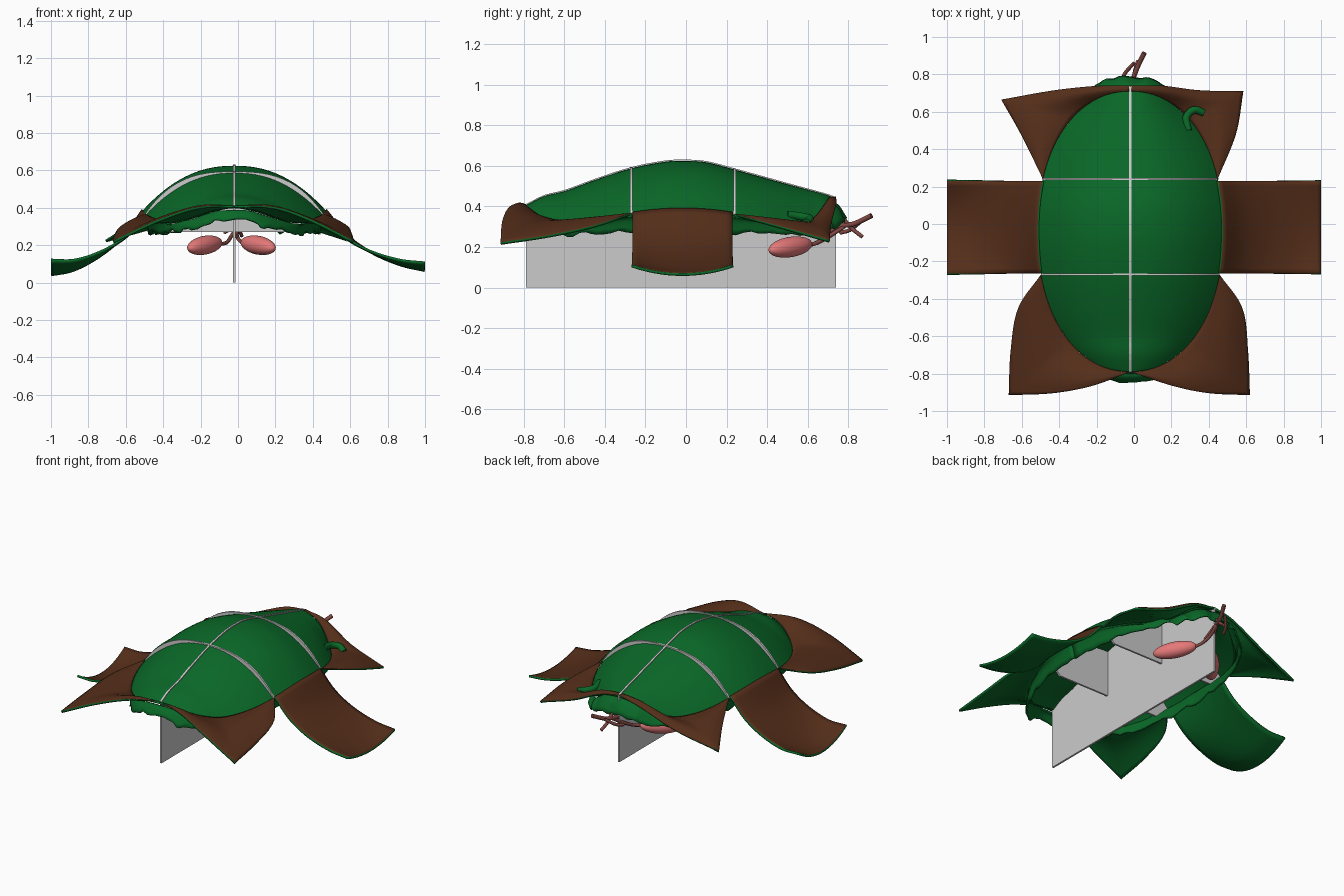
import bpy, math, random
from mathutils import Vector, noise

if "Cube" in bpy.data.objects:
    bpy.data.objects.remove(bpy.data.objects["Cube"])

random.seed(3)
CX = -0.02


def mat(name, c):
    m = bpy.data.materials.new(name)
    m.diffuse_color = (*c, 1)
    m.use_nodes = True
    m.node_tree.nodes["Principled BSDF"].inputs["Base Color"].default_value = m.diffuse_color
    return m


GREEN = mat("green", (0.003, 0.14, 0.021))
BROWN = mat("brown", (0.09, 0.027, 0.010))
PINK = mat("pink", (0.78, 0.19, 0.19))
TUBE = mat("tube", (0.22, 0.065, 0.055))


def make(name, verts, faces, mats=(), thick=0, smooth=True):
    me = bpy.data.meshes.new(name)
    me.from_pydata([tuple(v) for v in verts], [], faces)
    ob = bpy.data.objects.new(name, me)
    bpy.context.collection.objects.link(ob)
    for m in mats:
        me.materials.append(m)
    if thick:
        s = ob.modifiers.new("thickness", 'SOLIDIFY')
        s.thickness, s.offset = thick, -1
        s.material_offset = s.material_offset_rim = len(mats) - 1
    if smooth:
        bpy.ops.object.select_all(action='DESELECT')
        ob.select_set(True)
        bpy.context.view_layer.objects.active = ob
        bpy.ops.object.shade_smooth_by_angle(angle=math.radians(40))
    return ob


def sheet(name, fn, nu, nv, mats, thick, flip=False):
    """Surface from fn(u, v) with u and v in 0..1."""
    vs = [fn(i / nu, j / nv) for i in range(nu + 1) for j in range(nv + 1)]
    fs = []
    for i in range(nu):
        for j in range(nv):
            a = i * (nv + 1) + j
            f = (a, a + nv + 1, a + nv + 2, a + 1)
            fs.append(f[::-1] if flip else f)
    return make(name, vs, fs, mats, thick)


def curve_at(pts, x):
    """Smooth height curve through (x, z) points."""
    x = min(max(x, pts[0][0]), pts[-1][0])
    k = max(i for i in range(len(pts) - 1) if pts[i][0] <= x)

    def slope(i):
        a, b = pts[max(i - 1, 0)], pts[min(i + 1, len(pts) - 1)]
        return (b[1] - a[1]) / (b[0] - a[0])
    (x0, z0), (x1, z1) = pts[k], pts[k + 1]
    h = x1 - x0
    t = (x - x0) / h
    return (z0 * (2*t**3 - 3*t*t + 1) + z1 * (3*t*t - 2*t**3)
            + h * slope(k) * (t**3 - 2*t*t + t) + h * slope(k + 1) * (t**3 - t*t))


def path_at(pts, t):
    """Smooth 3D path through evenly spaced points."""
    return Vector([curve_at([(i / (len(pts) - 1), p[a]) for i, p in enumerate(pts)], t) for a in range(3)])


RIDGE = [(-0.79, 0.405), (-0.7, 0.45), (-0.6, 0.475), (-0.45, 0.53), (-0.27, 0.588), (-0.1, 0.621),
         (0, 0.625), (0.1, 0.618), (0.24, 0.582), (0.5, 0.51), (0.7, 0.455), (0.74, 0.44)]
RIM = [(-0.79, 0.40), (-0.72, 0.35), (-0.6, 0.325), (-0.27, 0.36), (0, 0.38),
       (0.24, 0.355), (0.5, 0.315), (0.62, 0.33), (0.71, 0.44)]
Y0, Y1 = -0.79, 0.71


def half_width(y):
    s = abs((y - (Y0 + Y1) / 2) / ((Y1 - Y0) / 2))
    return 0.495 * max(0, 1 - s**2.2) ** (1 / 2.1)


def dome_z(y, u):
    r = curve_at(RIM, y)
    return r + (curve_at(RIDGE, y) - r) * (1 - abs(u) ** 2.25)


def rim(y, side):
    return Vector((CX + side * half_width(y), y, curve_at(RIM, y)))


# Domed shell
def dome(u, v):
    y = (Y0 + Y1) / 2 - (Y1 - Y0) / 2 * math.cos(math.pi * u)
    s = math.sin((v - 0.5) * math.pi)
    return Vector((CX + s * half_width(y), y, dome_z(y, s)))


sheet("domed_shell", dome, 56, 40, (GREEN,), 0.012, True)


# Ragged skirt under the shell rim
def skirt(u, v):
    a = 2 * math.pi * u
    c, s = math.cos(a), math.sin(a)
    y = (Y0 + Y1) / 2 + (Y1 - Y0) / 2 * s
    top = rim(y, 1 if c >= 0 else -1) - Vector((0, 0, 0.012))
    rag = 0.025 * noise.noise((c * 9, s * 9, 1)) + random.uniform(-0.004, 0.004)
    wide = math.copysign(abs(c) ** 0.8, c)
    low = Vector((CX + 0.46 * wide * (1 - 0.06 * abs(s)),
                  -0.03 + 0.82 * math.copysign(abs(s) ** 0.9, s) + rag * 0.5,
                  0.262 + 0.075 * abs(s) ** 10 + rag))
    p = top.lerp(low, v)
    p.z += 0.02 * math.sin(math.pi * v)
    return p


sheet("ragged_skirt", skirt, 144, 6, (GREEN,), 0.01, True)


# Corner flaps folded outward: two outer edges meeting at a corner
def corner_flap(name, side, ya, yb, edge_a, edge_b, flip):
    def fn(u, v):
        inner = rim(ya + (yb - ya) * math.sin(u * math.pi / 2), side)
        outer = path_at(edge_a, u * 2) if u <= 0.5 else path_at(edge_b, u * 2 - 1)
        p = inner.lerp(outer, v)
        p.z += 0.008 + 0.035 * math.sin(math.pi * v) * math.sin(math.pi * u)
        return p
    sheet(name, fn, 32, 14, (BROWN, GREEN), 0.014, flip)


for side, name, cx in ((1, "right", 0.62), (-1, "left", -0.67)):
    a = rim(-0.27, side)
    c = Vector((cx, -0.915, 0.215))
    corner_flap("front_flap_" + name, side, -0.27, Y0,
                [a, (CX + side * 0.6, -0.45, 0.30), (cx - side * 0.01, -0.68, 0.25), c],
                [c, (cx * 0.65, -0.905, 0.325), (cx * 0.33, -0.865, 0.395), (CX, Y0, 0.405)], side < 0)
for side, name, c, m in ((1, "right", (0.585, 0.71, 0.225), (0.545, 0.48, 0.29)),
                         (-1, "left", (-0.71, 0.665, 0.22), (-0.6, 0.47, 0.29))):
    corner_flap("back_flap_" + name, side, 0.24, Y1,
                [rim(0.24, side), m, c],
                [c, (c[0] * 0.6, 0.715, 0.30), (c[0] * 0.25, 0.74, 0.40), (CX, 0.74, 0.44)], side > 0)

# Side flaps hanging outward
for side, name, drop in ((1, "right", 0.105), (-1, "left", 0.12)):
    prof = [(0, 0.365), (0.2, 0.25), (0.45, 0.17), (0.75, 0.12), (1, drop)]

    def side_flap(u, v):
        y = -0.265 + 0.495 * u
        x0 = CX + side * half_width(y)
        w = 1 - (2 * u - 1) ** 2
        sag = w * (0.02 - (0.062 if side > 0 else 0.1) * v)
        return Vector((x0 + (side - x0) * v, y, curve_at(prof, v) + sag + 0.008))
    sheet("side_flap_" + name, side_flap, 18, 24, (BROWN, GREEN), 0.014, side > 0)


# Grey supporting plates
def plate(name, outline, normal, t=0.012):
    n = len(outline)
    d = Vector(normal) * t / 2
    vs = [Vector(p) - d for p in outline] + [Vector(p) + d for p in outline]
    fs = [tuple(range(n))[::-1], tuple(range(n, 2 * n))]
    fs += [(i, (i + 1) % n, (i + 1) % n + n, i + n) for i in range(n)]
    make(name, vs, fs, smooth=False)


ys = [Y0 + (0.74 - Y0) * i / 48 for i in range(49)]
plate("long_plate", [(CX, Y0, 0), (CX, 0.74, 0)] +
      [(CX, y, curve_at(RIDGE, y) + 0.006) for y in reversed(ys)], (1, 0, 0))
for name, y in (("front_cross_plate", -0.27), ("back_cross_plate", 0.24)):
    w = half_width(y)
    us = [math.sin((i / 32 - 0.5) * math.pi) for i in range(33)]
    plate(name, [(CX - 0.38, y, 0.27), (CX + 0.38, y, 0.27)] +
          [(CX + w * u, y, dome_z(y, u) + 0.006 + 0.09 * u * u * (1 - u * u)) for u in reversed(us)], (0, 1, 0))

# Pair of pink organs
for side, name in ((1, "right"), (-1, "left")):
    bpy.ops.mesh.primitive_uv_sphere_add(segments=32, ring_count=20, radius=1,
                                         location=(CX - 0.015 + side * 0.143, 0.515, 0.2))
    ob = bpy.context.object
    ob.name = "organ_" + name
    ob.scale = (0.05, 0.05, 0.135)
    ob.rotation_euler = Vector((-side * 0.15, 0.18, 0.03)).to_track_quat('Z', 'Y').to_euler()
    ob.data.materials.append(PINK)
    bpy.ops.object.shade_smooth()


# Branching tubes and the green curl
def tube(name, pts, r, m):
    cu = bpy.data.curves.new(name, 'CURVE')
    cu.dimensions = '3D'
    cu.bevel_depth, cu.bevel_resolution, cu.use_fill_caps = r, 3, True
    sp = cu.splines.new('POLY')
    sp.points.add(20)
    for i in range(21):
        sp.points[i].co = (*path_at(pts, i / 20), 1)
    cu.materials.append(m)
    ob = bpy.data.objects.new(name, cu)
    bpy.context.collection.objects.link(ob)


for side, name in ((1, "right"), (-1, "left")):
    tube("organ_duct_" + name, [(CX + side * 0.08, 0.57, 0.205), (CX + side * 0.04, 0.63, 0.215),
                                (CX + side * 0.015, 0.7, 0.25), (0, 0.78, 0.3)], 0.01, TUBE)
tube("main_tube", [(-0.01, 0.66, 0.25), (-0.01, 0.75, 0.3), (0.015, 0.83, 0.315), (0.055, 0.915, 0.355)], 0.013, TUBE)
tube("tube_branch_low", [(0, 0.78, 0.335), (0.005, 0.82, 0.29), (0.02, 0.87, 0.25)], 0.01, TUBE)
tube("tube_branch_left", [(-0.07, 0.76, 0.27), (-0.045, 0.81, 0.285), (0, 0.86, 0.325)], 0.01, TUBE)
tube("green_curl", [(0.29, 0.5, 0.36), (0.28, 0.57, 0.35), (0.32, 0.61, 0.34), (0.37, 0.595, 0.32)], 0.02, GREEN)
